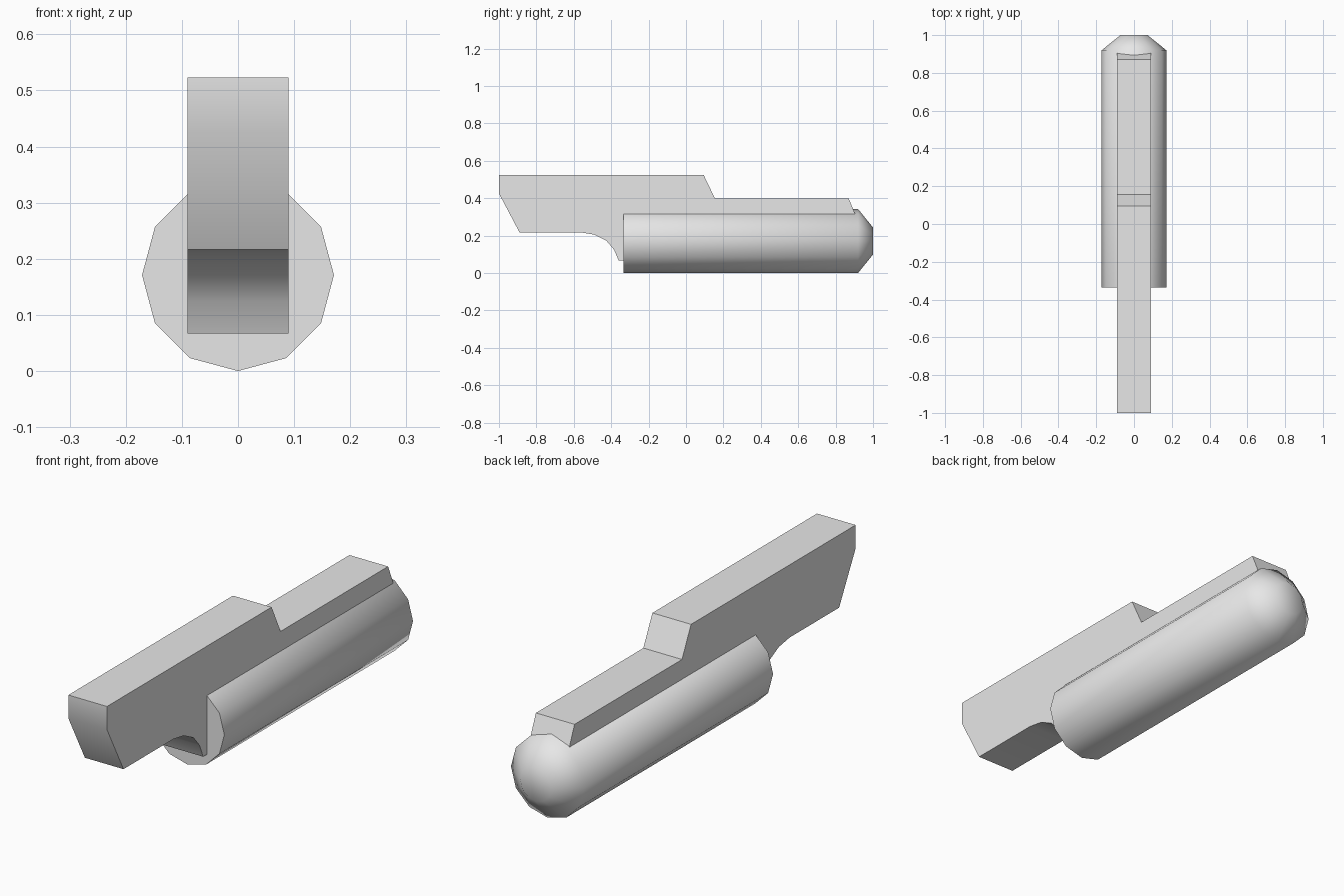
import bpy, bmesh, math
from mathutils import Vector

cube = bpy.data.objects.get("Cube")
if cube:
    bpy.data.objects.remove(cube, do_unlink=True)

grey = bpy.data.materials.new("light grey")
grey.use_nodes = True
colour = (0.8, 0.8, 0.8, 1)
grey.diffuse_color = colour
grey.node_tree.nodes["Principled BSDF"].inputs["Base Color"].default_value = colour


def finish(name, bm, angle):
    """Turn a bmesh into an object with smooth shading below the angle."""
    bmesh.ops.recalc_face_normals(bm, faces=bm.faces)
    mesh = bpy.data.meshes.new(name)
    bm.to_mesh(mesh)
    bm.free()
    mesh.materials.append(grey)
    obj = bpy.data.objects.new(name, mesh)
    bpy.context.collection.objects.link(obj)
    bpy.ops.object.select_all(action="DESELECT")
    obj.select_set(True)
    bpy.context.view_layer.objects.active = obj
    bpy.ops.object.shade_smooth_by_angle(angle=math.radians(angle))
    return obj


# Barrel: twelve-sided tube with a tapered rear end
sides, radius = 12, 0.171
bm = bmesh.new()
rings = []
for y, r in ((-0.335, radius), (0.92, radius), (1.0, 0.072)):
    ring = []
    for i in range(sides):
        a = math.tau * i / sides
        ring.append(bm.verts.new((r * math.cos(a), y, radius + r * math.sin(a))))
    rings.append(ring)
for a, b in zip(rings, rings[1:]):
    for i in range(sides):
        j = (i + 1) % sides
        bm.faces.new((a[i], a[j], b[j], b[i]))
bm.faces.new(rings[0])
bm.faces.new(rings[-1])
finish("barrel", bm, 60)

# Body: side profile extruded across the width
half_width = 0.09
profile = [
    (-1, 0.523), (-1, 0.425), (-0.89, 0.217), (-0.56, 0.217),
    (-0.49, 0.205), (-0.425, 0.172), (-0.385, 0.125), (-0.36, 0.067),
    (-0.3, 0.067), (-0.3, 0.29), (0.915, 0.29),
    (0.87, 0.398), (0.155, 0.398), (0.095, 0.523),
]
bm = bmesh.new()
side = bm.faces.new([bm.verts.new((-half_width, y, z)) for y, z in profile])
extruded = bmesh.ops.extrude_face_region(bm, geom=[side])
moved = [v for v in extruded["geom"] if isinstance(v, bmesh.types.BMVert)]
bmesh.ops.translate(bm, verts=moved, vec=Vector((2 * half_width, 0, 0)))
finish("body", bm, 30)
